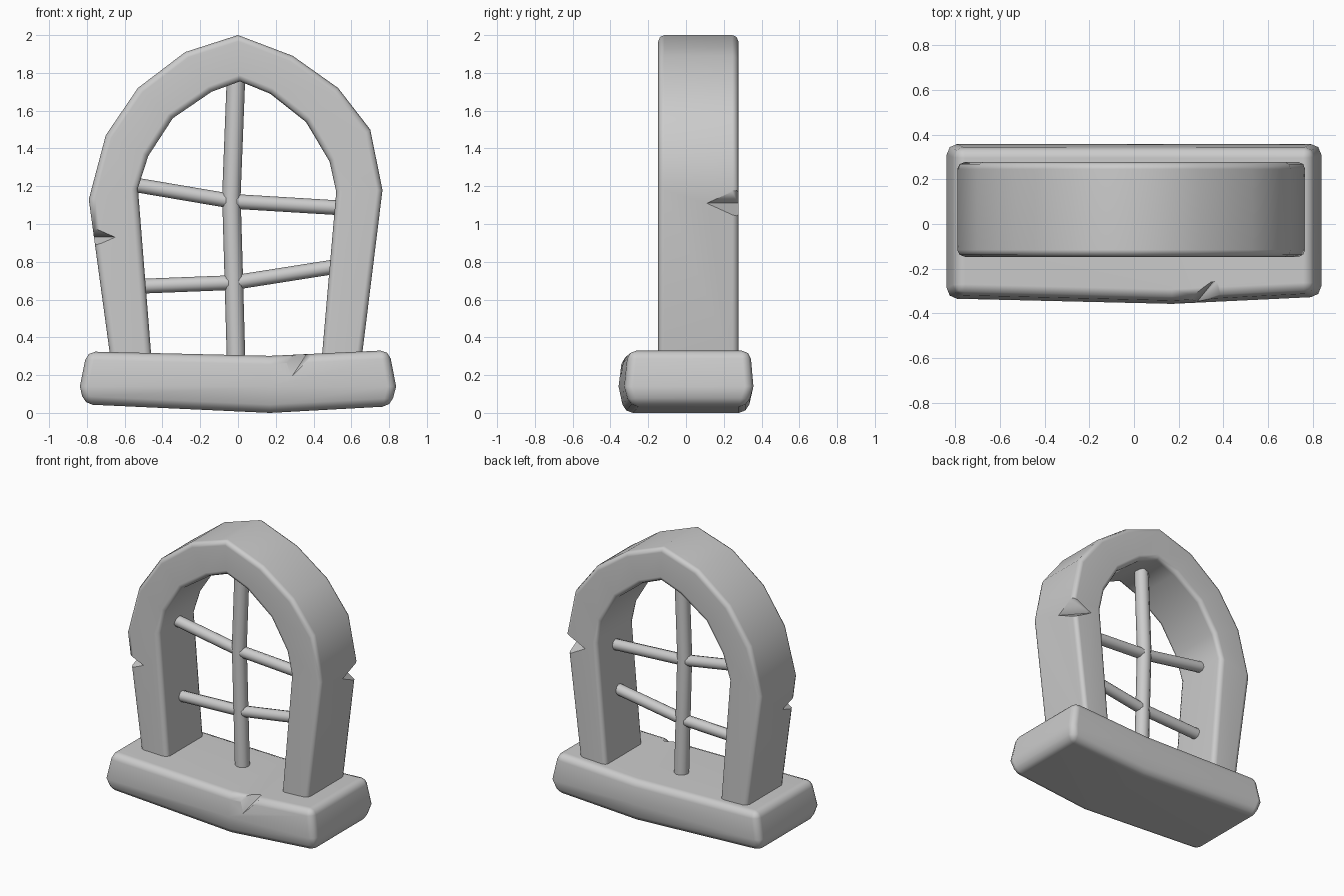
import bpy, bmesh, math
from mathutils import Vector

cube = bpy.data.objects.get("Cube")
if cube:
    bpy.data.objects.remove(cube, do_unlink=True)

stone = bpy.data.materials.new("grey stone")
stone.use_nodes = True
GREY = (0.6, 0.6, 0.6, 1)
stone.diffuse_color = GREY
stone.node_tree.nodes["Principled BSDF"].inputs["Base Color"].default_value = GREY


def add_object(name, bm):
    bmesh.ops.recalc_face_normals(bm, faces=bm.faces)
    mesh = bpy.data.meshes.new(name)
    bm.to_mesh(mesh)
    bm.free()
    mesh.materials.append(stone)
    obj = bpy.data.objects.new(name, mesh)
    bpy.context.collection.objects.link(obj)
    return obj


def loft(name, rings):
    """Skin a row of closed rings and cap both ends."""
    bm = bmesh.new()
    rows = [[bm.verts.new(p) for p in ring] for ring in rings]
    n = len(rows[0])
    for a, b in zip(rows, rows[1:]):
        for i in range(n):
            j = (i + 1) % n
            bm.faces.new((a[i], a[j], b[j], b[i]))
    for row in (rows[0], rows[-1]):
        if n == 6:  # split the bulging ends at mid height
            bm.faces.new((row[0], row[1], row[2], row[5]))
            bm.faces.new((row[5], row[2], row[3], row[4]))
        else:
            bm.faces.new(row)
    return add_object(name, bm)


def chip(valley_a, valley_b, side_a, side_b):
    """Wedge cutter: a V groove along the valley, opening past the two sides."""
    a, b, c, d = map(Vector, (valley_a, valley_b, side_a, side_b))
    mid = (a + b) / 2
    bm = bmesh.new()
    v = [bm.verts.new(p) for p in (a, b, mid + (c - mid) * 2.2, mid + (d - mid) * 2.2)]
    for f in ((0, 1, 2), (0, 1, 3), (0, 2, 3), (1, 2, 3)):
        bm.faces.new([v[i] for i in f])
    cutter = add_object("chip_cutter", bm)
    cutter.hide_render = True
    return cutter


def finish(obj, bevel=0, cutters=(), angle=55):
    """Round the edges, cut the chips, then smooth the surface."""
    bpy.ops.object.select_all(action="DESELECT")
    obj.select_set(True)
    bpy.context.view_layer.objects.active = obj
    if bevel:
        mod = obj.modifiers.new("Bevel", "BEVEL")
        mod.width, mod.segments = bevel, 2
        mod.limit_method, mod.angle_limit = "ANGLE", math.radians(50)
    for cutter in cutters:
        mod = obj.modifiers.new("Chip", "BOOLEAN")
        mod.operation, mod.object, mod.solver = "DIFFERENCE", cutter, "EXACT"
    for mod in list(obj.modifiers):
        bpy.ops.object.modifier_apply(modifier=mod.name)
    for cutter in cutters:
        bpy.data.objects.remove(cutter, do_unlink=True)
    bpy.ops.object.shade_smooth_by_angle(angle=math.radians(angle))
    if bevel:
        mod = obj.modifiers.new("Weighted Normal", "WEIGHTED_NORMAL")
        mod.keep_sharp = True


# Arch: outer and inner outlines (x, z), foot to foot
outer = [(-0.67, 0.25), (-0.79, 1.13), (-0.70, 1.47), (-0.53, 1.72), (-0.28, 1.91), (0, 2.0),
         (0.29, 1.89), (0.53, 1.72), (0.70, 1.50), (0.765, 1.18), (0.65, 0.25)]
inner = [(-0.455, 0.25), (-0.53, 1.19), (-0.475, 1.36), (-0.345, 1.56), (-0.14, 1.70), (0.01, 1.755),
         (0.17, 1.69), (0.36, 1.54), (0.485, 1.33), (0.52, 1.17), (0.44, 0.25)]
FRONT, BACK = -0.147, 0.277
arch = loft("arch", [[(o[0], FRONT, o[1]), (o[0], BACK, o[1]), (i[0], BACK, i[1]), (i[0], FRONT, i[1])]
                     for o, i in zip(outer, inner)])
finish(arch, 0.032, [
    chip((-0.65, FRONT, 0.93), (-0.77, 0.0, 0.93), (-0.765, FRONT, 0.98), (-0.765, FRONT, 0.88)),
    chip((0.61, BACK, 1.11), (0.765, 0.10, 1.11), (0.755, BACK, 1.18), (0.755, BACK, 1.03)),
])


# Sill: six-sided sections that bulge at mid height, sagging right of centre
def section(x_top, x_mid, x_low, top, low, front):
    return [(x_top, front + 0.02, top), (x_top, 0.34, top), (x_mid, 0.357, 0.14),
            (x_low, 0.325, low), (x_low, front + 0.03, low), (x_mid, front, 0.14)]


sill = loft("sill", [section(-0.80, -0.837, -0.815, 0.325, 0.045, -0.333),
                     section(0.17, 0.17, 0.17, 0.302, 0.0, -0.357),
                     section(0.80, 0.837, 0.81, 0.332, 0.035, -0.325)])
finish(sill, 0.045, [
    chip((0.28, -0.35, 0.185), (0.36, -0.25, 0.306), (0.24, -0.335, 0.302), (0.40, -0.325, 0.308))])


# Window bars: bent round rods given by centre points (x, z)
def bar(name, points, radius, upright=False):
    rings = []
    for x, z in points:
        ring = []
        for k in range(10):
            c, s = (radius * f(math.tau * k / 10) for f in (math.cos, math.sin))
            ring.append((x + c, 0.065 + s, z) if upright else (x, 0.065 + s, z + c))
        rings.append(ring)
    finish(loft(name, rings))


bar("upright_bar", [(-0.01, 0.27), (-0.022, 0.7), (-0.035, 1.15), (-0.01, 1.79)], 0.049, True)
bar("upper_crossbar", [(-0.56, 1.21), (-0.03, 1.12), (0.55, 1.085)], 0.039)
bar("lower_crossbar", [(-0.53, 0.67), (-0.02, 0.69), (0.52, 0.775)], 0.039)
